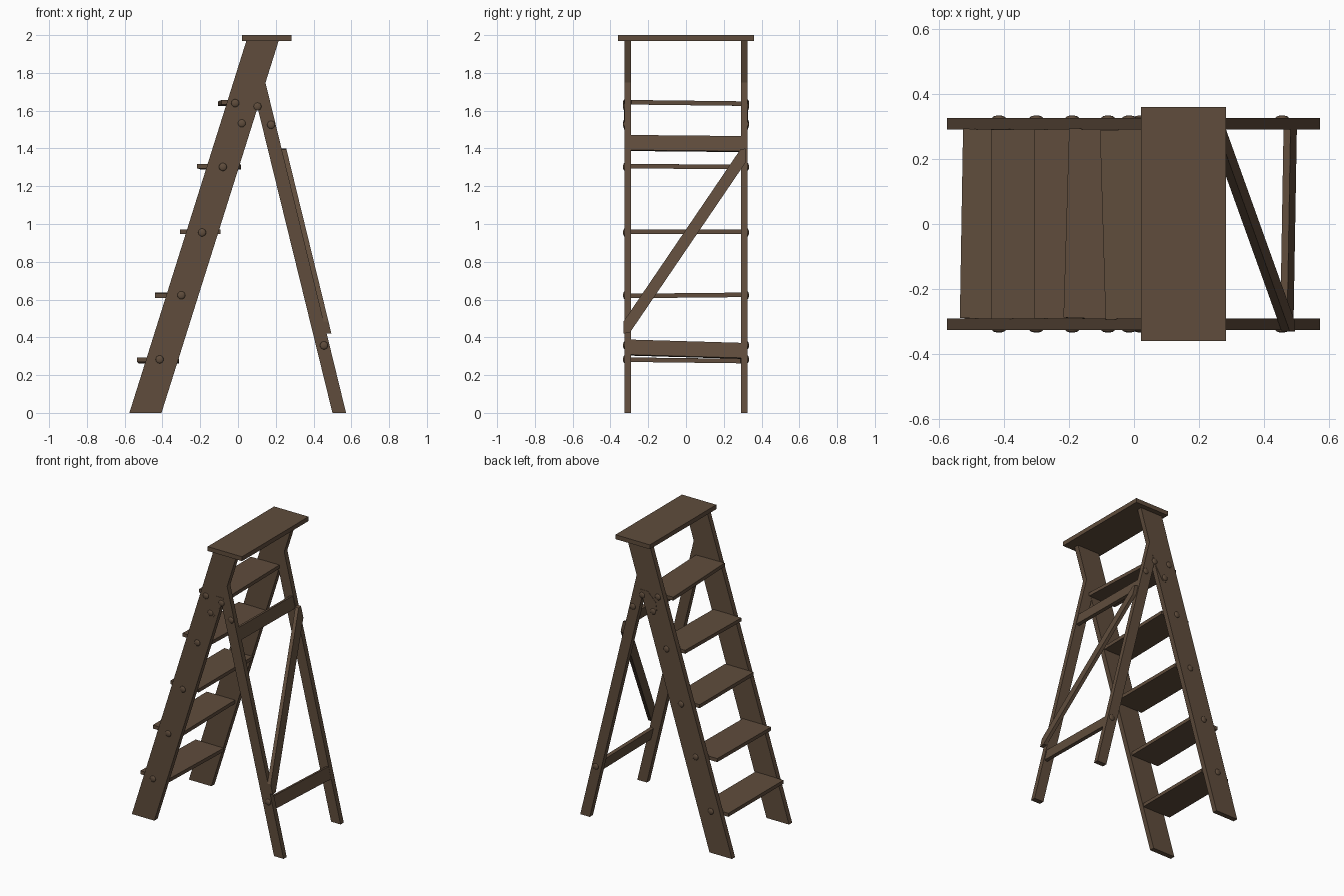
import bpy, bmesh, math
from mathutils import Matrix, Vector

if "Cube" in bpy.data.objects:
    bpy.data.objects.remove(bpy.data.objects["Cube"])

wood = bpy.data.materials.new("dark brown wood")
wood.diffuse_color = (0.115, 0.073, 0.045, 1)
wood.use_nodes = True
wood.node_tree.nodes["Principled BSDF"].inputs["Base Color"].default_value = wood.diffuse_color


def finish(name, bm):
    bmesh.ops.recalc_face_normals(bm, faces=bm.faces)
    me = bpy.data.meshes.new(name)
    bm.to_mesh(me)
    bm.free()
    me.materials.append(wood)
    ob = bpy.data.objects.new(name, me)
    bpy.context.collection.objects.link(ob)
    return ob


def prism(name, lower, upper):
    """Solid between two matching outlines."""
    bm = bmesh.new()
    a = [bm.verts.new(p) for p in lower]
    b = [bm.verts.new(p) for p in upper]
    bm.faces.new(a)
    bm.faces.new(b[::-1])
    n = len(a)
    for i in range(n):
        bm.faces.new((a[i], a[(i + 1) % n], b[(i + 1) % n], b[i]))
    return finish(name, bm)


def side_panel(name, pts, y0, y1):
    return prism(name, [(x, y0, z) for x, z in pts], [(x, y1, z) for x, z in pts])


def board(name, loc, size, rot=(0, 0, 0)):
    bm = bmesh.new()
    bmesh.ops.create_cube(bm, size=1)
    bmesh.ops.scale(bm, vec=size, verts=bm.verts)
    ob = finish(name, bm)
    ob.location, ob.rotation_euler = loc, rot
    return ob


def bolt(name, x, y, z):
    bm = bmesh.new()
    bmesh.ops.create_uvsphere(bm, u_segments=16, v_segments=8, radius=0.021)
    bmesh.ops.scale(bm, vec=(1, 0.4, 1), verts=bm.verts)
    for f in bm.faces:
        f.smooth = True
    ob = finish(name, bm)
    ob.location = (x, y, z)


def leg_outer(z):
    return 0.572 - 0.244 * z


# Side rails, rear legs and hinge plates, mirrored left and right
rail = [(-0.575, 0), (-0.405, 0), (0.216, 1.972), (0.045, 1.972)]
leg = [(0.5, 0), (0.572, 0), (0.145, 1.75), (0.104, 1.615)]
plate = [(0.02 + 0.03 * math.cos(t), 1.53 + 0.03 * math.sin(t))
         for t in [math.radians(a) for a in (160, 200, 240, 280, 320)]]
plate += [(0.105, 1.61), (0.12, 1.66), (0.06, 1.66), (0.0, 1.6)]
for s, side in ((-1, "right"), (1, "left")):
    side_panel("rail_" + side, rail, s * 0.291, s * 0.325)
    side_panel("rear_leg_" + side, leg, s * 0.291, s * 0.325)
    side_panel("hinge_plate_" + side, plate, s * 0.320, s * 0.327)
    for i, (x, z) in enumerate([(-0.415, 0.283), (-0.3, 0.623), (-0.19, 0.955), (-0.08, 1.302),
                                (-0.015, 1.64), (0.02, 1.533), (0.103, 1.622),
                                (0.175, 1.525), (0.455, 0.357)]):
        bolt(f"bolt_{side}_{i}", x, s * 0.325, z)

# Top platform
board("top_platform", (0.152, 0, 1.985), (0.26, 0.718, 0.03))

# Steps, each slightly crooked: front x, height, roll, yaw
steps = [(-0.53, 0.278, -0.012, -0.017), (-0.44, 0.622, 0.01, 0.0), (-0.307, 0.958, 0, 0.0),
         (-0.208, 1.304, -0.008, -0.03), (-0.096, 1.641, -0.012, 0.03)]
for i, (x, z, roll, yaw) in enumerate(steps):
    board(f"step_{i + 1}", (x + 0.107, 0, z), (0.214, 0.582, 0.024), (roll, 0, yaw))

# Rear crossbars, leaning with the legs
for name, z, roll, yaw in (("lower_crossbar", 0.337, -0.03, -0.01), ("upper_crossbar", 1.426, -0.01, 0)):
    board(name, (leg_outer(z) - 0.015, 0, z), (0.022, 0.588, 0.082), (roll, -0.24, yaw))

# Diagonal brace on the back of the rear legs
outline = [(-0.33, 0.42), (-0.297, 0.425), (0.315, 1.325), (0.315, 1.40), (0.288, 1.395), (-0.33, 0.485)]
prism("diagonal_brace", [(leg_outer(z), y, z) for y, z in outline],
      [(leg_outer(z) + 0.025, y, z) for y, z in outline])
